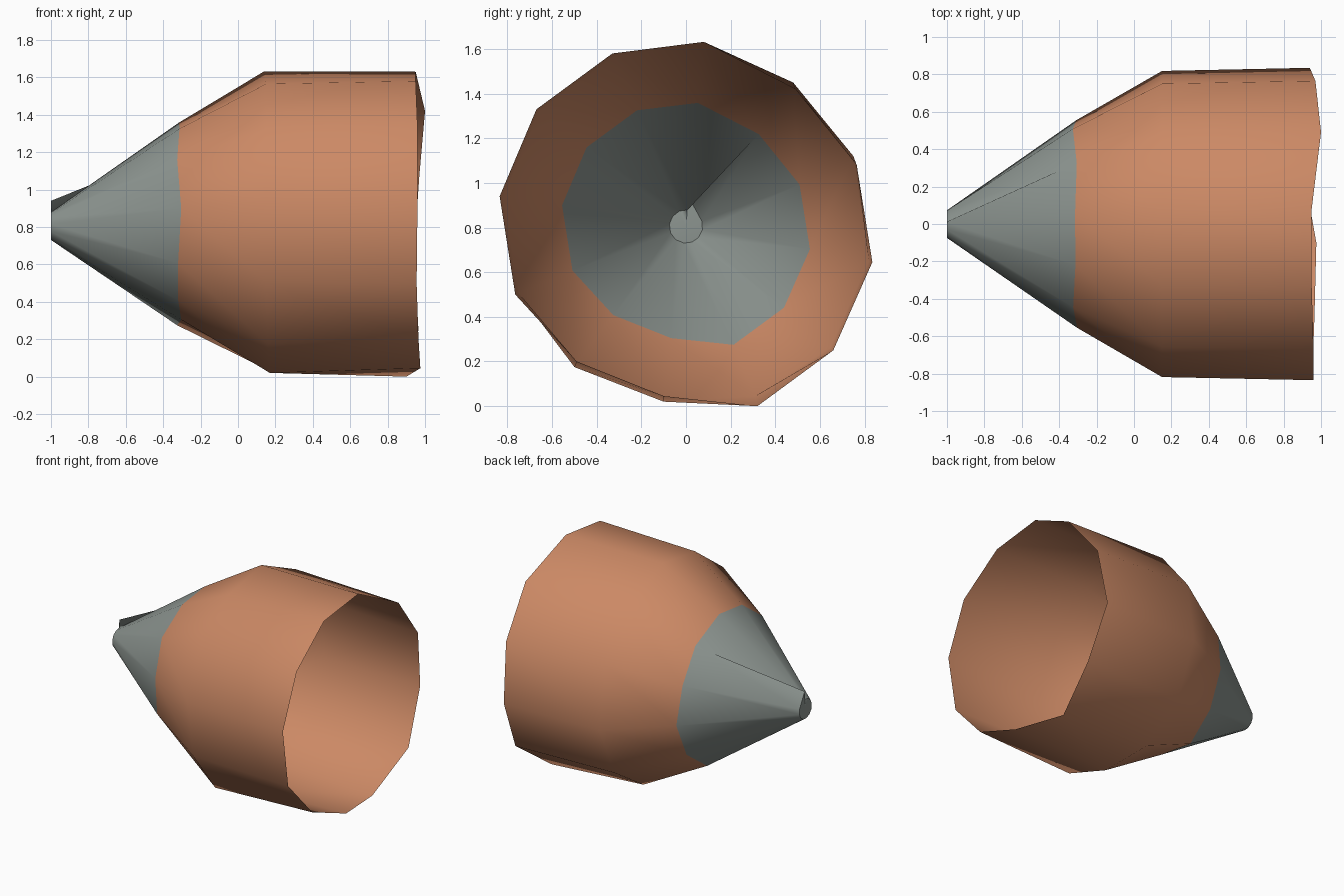
import bpy, bmesh, math

if "Cube" in bpy.data.objects:
    bpy.data.objects.remove(bpy.data.objects["Cube"])

def material(name, rgb):
    m = bpy.data.materials.new(name)
    m.diffuse_color = (*rgb, 1)
    m.use_nodes = True
    m.node_tree.nodes["Principled BSDF"].inputs["Base Color"].default_value = m.diffuse_color
    return m

orange = material("copper_orange", (0.60, 0.25, 0.13))
grey = material("cool_grey", (0.265, 0.30, 0.28))

CZ = 0.82
# open rim of the shell: x, y, z of each hand-cut corner
rim = [(.95, .08, 1.63), (1.0, .49, 1.42), (.97, .765, 1.08), (.94, .835, .645),
       (.965, .66, .25), (.90, .32, 0.0), (.975, -.10, .045), (.965, -.49, .20),
       (.955, -.765, .50), (.96, -.835, .94), (.96, -.67, 1.33), (.95, -.33, 1.58)]
n = len(rim)

def ring(x, k, wobble=0.0):
    """Scaled copy of the rim outline at position x."""
    return [(x + wobble * math.sin(i * 2.3), y * k, CZ + (z - CZ) * k)
            for i, (_, y, z) in enumerate(rim)]

shoulder = ring(.15, .98)
shoulder[0] = (.14, .08, 1.632)
shoulder[1] = (.15, .48, 1.45)
shoulder[2] = (.15, .75, 1.12)
shoulder[5] = (.14, .31, .045)
shoulder[6] = (.17, -.10, .02)
shoulder[7] = (.16, -.50, .175)
seam = ring(-.315, .665, .012)
tip = [(-1, .075 * math.cos(a), .805 + .075 * math.sin(a))
       for a in (math.atan2(z - CZ, y) for _, y, z in rim)]
tip[1] = (-1, .01, .94)          # bent-up corner at the tip

bm = bmesh.new()
loops = [[bm.verts.new(p) for p in r] for r in (rim, shoulder, seam, tip)]
for j in range(3):
    for i in range(n):
        k = (i + 1) % n
        f = bm.faces.new((loops[j][i], loops[j][k], loops[j + 1][k], loops[j + 1][i]))
        f.material_index = 1 if j == 2 else 0
# small closing fan at the tip
centre = bm.verts.new((-.995, 0, .805))
for i in range(n):
    f = bm.faces.new((loops[3][i], loops[3][(i + 1) % n], centre))
    f.material_index = 1
for f in bm.faces:
    f.smooth = True
bm.normal_update()
bmesh.ops.recalc_face_normals(bm, faces=bm.faces[:])
# outward check: the seam faces should point away from the axis
bm.normal_update()
if sum(f.normal.x for f in bm.faces) > 0:
    bmesh.ops.reverse_faces(bm, faces=bm.faces[:])
for e in loops[3]:
    for ed in e.link_edges:
        if ed.other_vert(e) in loops[3]:
            ed.smooth = False
me = bpy.data.meshes.new("pointed_shell")
bm.to_mesh(me)
bm.free()
me.materials.append(orange)
me.materials.append(grey)
ob = bpy.data.objects.new("pointed_shell", me)
bpy.context.collection.objects.link(ob)
